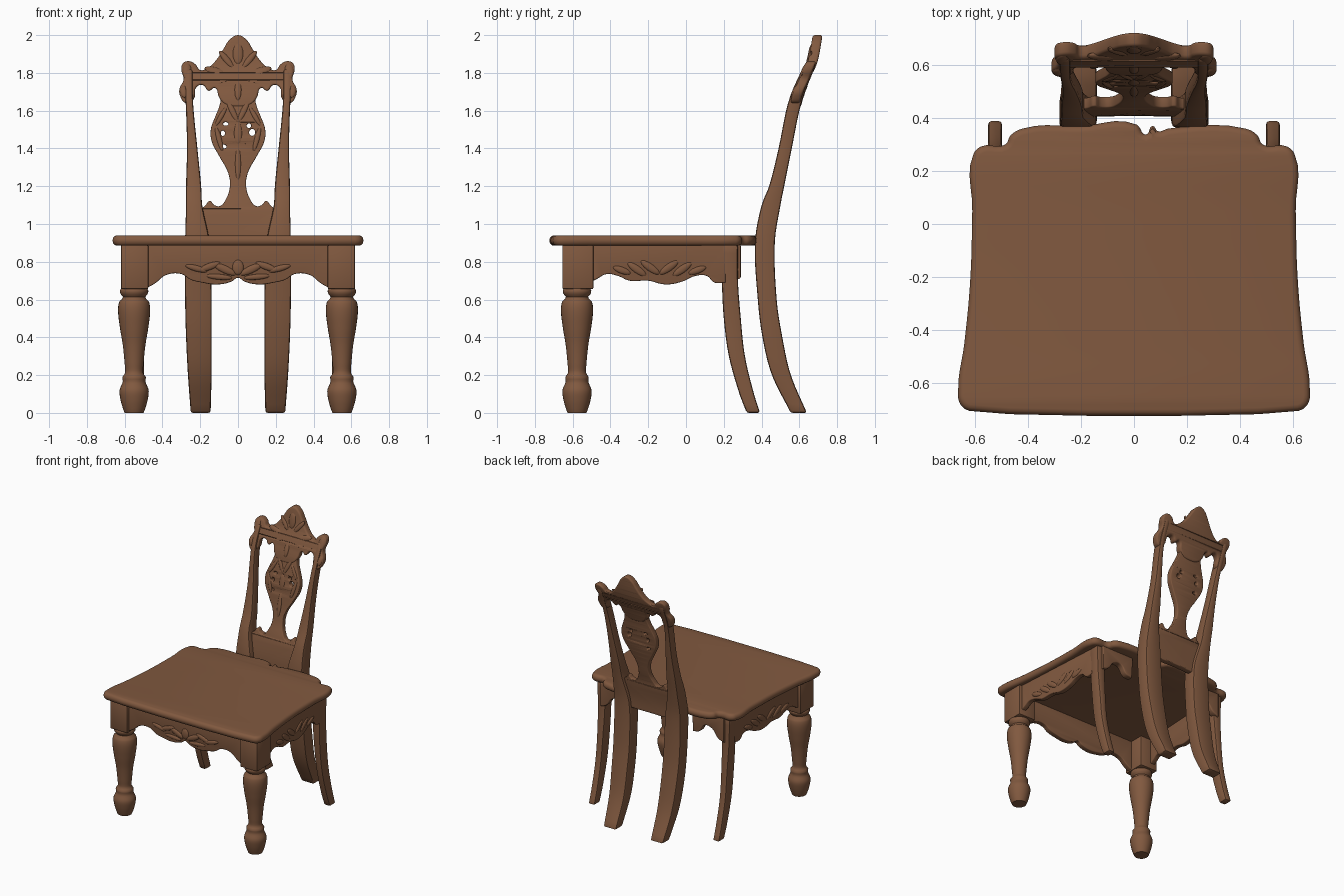
import bpy, bmesh, math
from mathutils import Matrix, Vector

old = bpy.data.objects.get("Cube")
if old:
    bpy.data.objects.remove(old, do_unlink=True)

# One wood colour for everything
wood = bpy.data.materials.new("brown_wood")
wood.use_nodes = True
colour = (0.22, 0.1, 0.05, 1)
wood.diffuse_color = colour
shader = next(n for n in wood.node_tree.nodes if n.type == "BSDF_PRINCIPLED")
shader.inputs["Base Color"].default_value = colour


def finish(name, bm):
    """Turn a bmesh into a smooth shaded wooden object."""
    bmesh.ops.recalc_face_normals(bm, faces=bm.faces)
    mesh = bpy.data.meshes.new(name)
    bm.to_mesh(mesh)
    bm.free()
    mesh.materials.clear()
    mesh.materials.append(wood)
    for face in mesh.polygons:
        face.material_index = 0
    mesh.shade_smooth()
    mesh.set_sharp_from_angle(angle=math.radians(40))
    obj = bpy.data.objects.new(name, mesh)
    bpy.context.collection.objects.link(obj)
    return obj


def mirrored(half):
    """Close a half outline by reflecting it across the middle."""
    return half + [(-p[0], *p[1:]) for p in reversed(half) if p[0] > 0]


def circle(x, y, rx, ry):
    return [(x + rx * math.cos(a * math.pi / 4), y + ry * math.sin(a * math.pi / 4)) for a in range(8)]


def plate(name, outlines, thick, bevel, place, cuts=()):
    """Rounded plate from smooth outlines; a third value marks a corner."""
    curve = bpy.data.curves.new(name, "CURVE")
    curve.dimensions, curve.fill_mode = "2D", "BOTH"
    curve.resolution_u, curve.bevel_resolution = 5, 2
    curve.extrude = thick / 2 - bevel
    curve.bevel_depth, curve.offset = bevel, -bevel
    for outline in outlines:
        spline = curve.splines.new("BEZIER")
        spline.bezier_points.add(len(outline) - 1)
        spline.use_cyclic_u = True
        for bp, p in zip(spline.bezier_points, outline):
            bp.co = (p[0], p[1], 0)
            bp.handle_left_type = bp.handle_right_type = "VECTOR" if len(p) > 2 else "AUTO"
    temp = bpy.data.objects.new(name, curve)
    bpy.context.collection.objects.link(temp)
    bpy.context.view_layer.update()
    mesh = bpy.data.meshes.new_from_object(temp.evaluated_get(bpy.context.evaluated_depsgraph_get()))
    bpy.data.objects.remove(temp, do_unlink=True)
    bm = bmesh.new()
    bm.from_mesh(mesh)
    bmesh.ops.remove_doubles(bm, verts=bm.verts, dist=0.0003)
    for v in cuts:
        bmesh.ops.bisect_plane(bm, geom=bm.verts[:] + bm.edges[:] + bm.faces[:],
                               plane_co=(0, v, 0), plane_no=(0, 1, 0))
    for vert in bm.verts:
        vert.co = place(*vert.co)
    return finish(name, bm)


def sample(rows, z):
    """Smooth interpolation of a table of rows by height."""
    i = max(k for k in range(len(rows) - 1) if k == 0 or rows[k][0] <= z)
    a, b = rows[i], rows[i + 1]
    before, after = rows[max(i - 1, 0)], rows[min(i + 2, len(rows) - 1)]
    t, h = (z - a[0]) / (b[0] - a[0]), b[0] - a[0]
    result = []
    for k in range(1, len(a)):
        m0 = (b[k] - before[k]) / (b[0] - before[0]) * h
        m1 = (after[k] - a[k]) / (after[0] - a[0]) * h
        d = b[k] - a[k]
        result.append(a[k] + m0 * t + (3 * d - 2 * m0 - m1) * t * t + (m0 + m1 - 2 * d) * t ** 3)
    return result


def shaft(name, rows, side, top, steps, bevel=0.012):
    """Square section post lofted through (z, x0, x1, y0, y1) rows."""
    bm = bmesh.new()
    rings = []
    for i in range(steps + 1):
        z = rows[0][0] + (top - rows[0][0]) * i / steps
        x0, x1, y0, y1 = sample(rows, z)
        rings.append([bm.verts.new((side * x, y, z)) for x, y in ((x0, y0), (x1, y0), (x1, y1), (x0, y1))])
    for low, high in zip(rings, rings[1:]):
        for k in range(4):
            n = (k + 1) % 4
            bm.faces.new((low[k], low[n], high[n], high[k]))
    bm.faces.new(rings[0])
    bm.faces.new(rings[-1])
    bmesh.ops.recalc_face_normals(bm, faces=bm.faces)
    sharp = [e for e in bm.edges if e.calc_face_angle(0) > 0.8]
    bmesh.ops.bevel(bm, geom=sharp, offset=bevel, segments=2, profile=0.5, affect="EDGES")
    return finish(name, bm)


def lathe(name, profile, x, y):
    """Turned shape from (radius, z) points."""
    rows = [(z, r) for r, z in profile]
    bm = bmesh.new()
    steps = 60
    zs = [rows[0][0] + (rows[-1][0] - rows[0][0]) * i / steps for i in range(steps + 1)]
    line = [bm.verts.new((x + sample(rows, z)[0], y, z)) for z in zs]
    line = [bm.verts.new((x, y, zs[0]))] + line + [bm.verts.new((x, y, zs[-1]))]
    edges = [bm.edges.new(pair) for pair in zip(line, line[1:])]
    bmesh.ops.spin(bm, geom=line + edges, cent=(x, y, 0), axis=(0, 0, 1), angle=2 * math.pi, steps=28)
    bmesh.ops.remove_doubles(bm, verts=bm.verts, dist=0.0002)
    return finish(name, bm)


def carving(name, leaves, depth, place):
    """Shallow carved leaves (u, v, tilt, length, width), on both halves."""
    bm = bmesh.new()
    for u, v, tilt, length, width in leaves:
        for s in (1, -1):
            m = (Matrix.Translation((s * u, v, 0)) @ Matrix.Rotation(s * math.radians(tilt), 4, "Z")
                 @ Matrix.Diagonal((length, width, depth, 1)))
            bmesh.ops.create_uvsphere(bm, u_segments=14, v_segments=8, radius=1, matrix=m)
    for vert in bm.verts:
        vert.co = place(*vert.co)
    return finish(name, bm)


# Seat with stepped back corners and a small chip in the rear edge
seat = mirrored([(.42, .36), (.465, .335), (.485, .3), (.575, .293), (.605, .265), (.61, .05), (.617, -.2),
                 (.64, -.45), (.663, -.62), (.655, -.68), (.62, -.705)])
seat += [(-.2, .37), (.01, .375), (.045, .337), (.07, .37), (.09, .35), (.13, .36)]
plate("seat", [seat], .055, .024, lambda u, v, w: (u, v, .9125 + w))

# Turned front legs with square blocks
turning = [(.05, 0), (.058, .02), (.072, .07), (.077, .12), (.06, .165), (.062, .19), (.048, .21), (.05, .26),
           (.06, .36), (.075, .45), (.085, .54), (.078, .59), (.058, .61), (.072, .63), (.075, .65), (.06, .67)]
block = [(.655, .475, .62, -.655, -.49), (.89, .475, .62, -.655, -.49)]
rear = [(0, .498, .55, .322, .392), (.1, .498, .55, .283, .36), (.3, .498, .55, .227, .312),
        (.5, .495, .55, .2, .29), (.7, .49, .555, .19, .275), (.89, .49, .56, .19, .275)]
post = [(0, .145, .25, .555, .64), (.2, .14, .265, .455, .555), (.4, .14, .275, .405, .51),
        (.6, .14, .28, .38, .48), (.9, .15, .28, .365, .47), (1.1, .19, .275, .4, .5),
        (1.2, .195, .275, .44, .52), (1.4, .215, .27, .49, .56), (1.6, .235, .275, .53, .6),
        (1.7, .24, .28, .56, .63), (1.85, .24, .28, .627, .687), (2, .24, .28, .67, .7)]
side_apron = [(-.5, .89, 1), (-.5, .695, 1), (-.47, .71), (-.42, .735), (-.36, .725), (-.3, .7), (-.2, .7),
              (-.11, .68), (-.02, .695), (.05, .725), (.11, .725), (.15, .69), (.21, .69, 1), (.21, .89, 1)]
stub = [(.52, .89, 1), (.52, .71, 1), (.47, .73), (.42, .79), (.36, .8), (.31, .74), (.26, .73, 1), (.25, .89, 1)]

for side, word in ((1, "left"), (-1, "right")):
    lathe(word + "_front_leg", turning, side * .55, -.577)
    shaft(word + "_front_block", block, side, .89, 1, .008)
    shaft(word + "_table_rear_leg", rear, side, .89, 20)
    shaft(word + "_back_post", post, side, 1.82, 40)

    def side_place(u, v, w, s=side):
        return (s * (.55 - .06 * u + w), u, v)
    plate(word + "_side_apron", [side_apron], .04, .006, side_place)
    carving(word + "_side_carving", [(.05, .77, 35, .06, .02), (.12, .76, 35, .06, .02), (.2, .755, 20, .05, .018)],
            .01, lambda u, v, w: side_place(u - .14, v, w + .019))
    plate(word + "_rear_apron", [stub], .05, .008, lambda u, v, w, s=side: (s * u, .265 + w, v))

# Scalloped front apron with leaf carving
apron = mirrored([(0, .715), (.035, .695), (.11, .68), (.19, .69), (.25, .705), (.3, .735), (.38, .73),
                  (.44, .685), (.485, .66, 1), (.485, .89, 1)])
plate("front_apron", [apron], .04, .006, lambda u, v, w: (u, -.615 + w, v))
carving("front_carving", [(0, .77, 90, .04, .03), (.07, .76, 25, .065, .02), (.15, .775, -20, .06, .018),
                          (.22, .765, 15, .06, .016), (.1, .72, 5, .07, .015)],
        .01, lambda u, v, w: (u, -.635 + w, v))


# Chair back follows the curve of the posts
def back_place(u, v, w):
    y0, y1 = sample(post, min(max(v, 0), 2))[2:]
    return (u, (y0 + y1) / 2 + w + .012 * (1 - (u / .3) ** 2), v)


levels = [.8 + .04 * i for i in range(30)]
splat = mirrored([(.1, .86), (.16, .855), (.21, .8, 1), (.21, 1.08, 1), (.175, 1.095), (.15, 1.122), (.125, 1.1),
                  (.095, 1.095), (.065, 1.13), (.043, 1.2), (.052, 1.27), (.1, 1.36), (.14, 1.44), (.144, 1.5),
                  (.12, 1.57), (.1, 1.62), (.09, 1.67), (.1, 1.75, 1)])
holes = [circle(-.065, 1.53, .014, .009), circle(-.08, 1.48, .011, .014), circle(-.075, 1.41, .014, .01),
         circle(.058, 1.52, .012, .012), circle(.075, 1.485, .016, .018)]
plate("splat", [splat] + holes, .042, .006, back_place, levels)
carving("splat_carving", [(.1, 1.45, 75, .07, .014), (.09, 1.57, 120, .06, .013), (0, 1.32, 90, .09, .016),
                          (.03, 1.6, 65, .07, .016), (0, 1.48, 90, .06, .022)],
        .009, lambda u, v, w: back_place(u, v, w - .019))

crest = mirrored([(0, 1.62), (.07, 1.635), (.1, 1.67), (.122, 1.72), (.155, 1.705), (.185, 1.735), (.22, 1.725),
                  (.235, 1.66), (.275, 1.64), (.307, 1.68), (.31, 1.715), (.288, 1.765), (.3, 1.82), (.29, 1.852),
                  (.26, 1.862), (.225, 1.845), (.2, 1.815), (.155, 1.83), (.11, 1.875), (.075, 1.93),
                  (.045, 1.975), (0, 2)])
plate("crest_rail", [crest], .052, .012, back_place, levels)
carving("crest_carving", [(0, 1.9, 90, .06, .03), (.06, 1.87, 50, .06, .018), (.12, 1.81, 15, .06, .02),
                          (.06, 1.77, -25, .07, .018), (0, 1.71, 90, .06, .02), (.27, 1.81, 90, .045, .025),
                          (.285, 1.7, 80, .035, .022)],
        .014, lambda u, v, w: back_place(u, v, w - .021))
